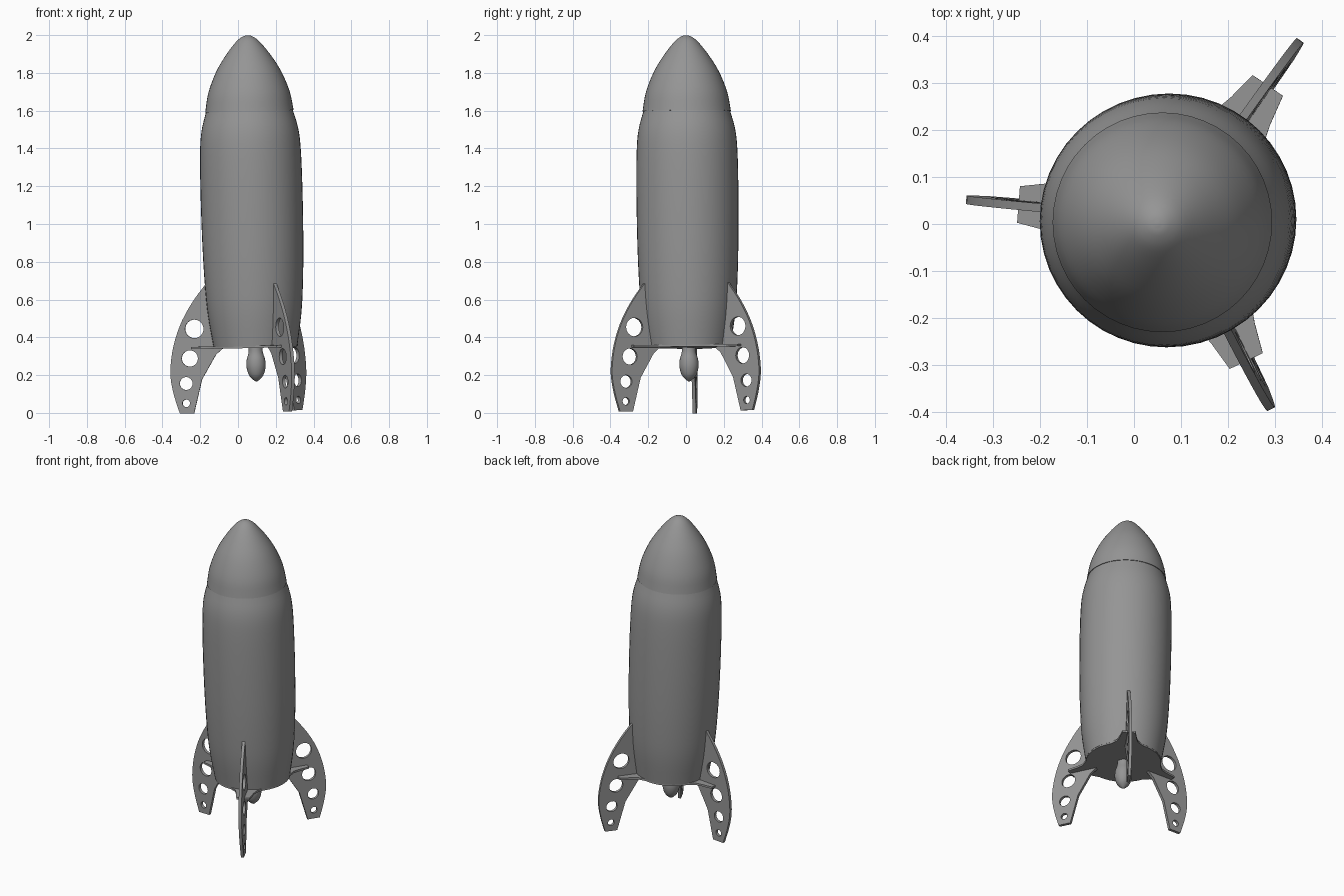
import bpy, bmesh, math
from mathutils import Matrix, Vector

if "Cube" in bpy.data.objects:
    bpy.data.objects.remove(bpy.data.objects["Cube"])

grey = bpy.data.materials.new("plain grey")
grey.use_nodes = True
grey.diffuse_color = (0.3, 0.3, 0.3, 1)
grey.node_tree.nodes["Principled BSDF"].inputs["Base Color"].default_value = grey.diffuse_color

# The whole rocket leans slightly along this axis
AXIS = Vector((-0.026, -0.009, 1))
LEAN = Matrix.Translation((0.102, 0.018, 0)) @ \
    Vector((0, 0, 1)).rotation_difference(AXIS).to_matrix().to_4x4()
FIN_ANGLES = [math.radians(55.5 + 120 * i) for i in range(3)]


def smooth_path(points, steps=4):
    """Catmull-Rom curve through 2D points."""
    p = [Vector(q) for q in points]
    p = [2 * p[0] - p[1]] + p + [2 * p[-1] - p[-2]]
    out = []
    for a, b, c, d in zip(p, p[1:], p[2:], p[3:]):
        for i in range(steps):
            t = i / steps
            out.append(b + (c - a) * t / 2 + (2 * a - 5 * b + 4 * c - d) * t**2 / 2
                       + (3 * b - a - 3 * c + d) * t**3 / 2)
    return out + [p[-2]]


def place(name, mesh, matrix):
    mesh.materials.clear()
    mesh.materials.append(grey)
    ob = bpy.data.objects.new(name, mesh)
    bpy.context.collection.objects.link(ob)
    ob.matrix_world = matrix
    bpy.ops.object.select_all(action='DESELECT')
    ob.select_set(True)
    bpy.context.view_layer.objects.active = ob
    bpy.ops.object.shade_smooth_by_angle(angle=math.radians(35))
    return ob


def lathe(name, profile, sides=48):
    """Spin (radius, height) points about the axis and cap open ends."""
    bm = bmesh.new()
    verts = [bm.verts.new((r, 0, z)) for r, z in profile]
    edges = [bm.edges.new(pair) for pair in zip(verts, verts[1:])]
    bmesh.ops.spin(bm, geom=verts + edges, cent=(0, 0, 0), axis=(0, 0, 1),
                   angle=math.tau, steps=sides, use_duplicate=False)
    bmesh.ops.remove_doubles(bm, verts=bm.verts, dist=0.0005)
    bmesh.ops.holes_fill(bm, edges=[e for e in bm.edges if e.is_boundary], sides=0)
    bmesh.ops.recalc_face_normals(bm, faces=bm.faces)
    mesh = bpy.data.meshes.new(name)
    bm.to_mesh(mesh)
    bm.free()
    return place(name, mesh, LEAN)


def plate(name, loops, thickness):
    """Flat plate from an outline and its hole outlines."""
    curve = bpy.data.curves.new(name, 'CURVE')
    curve.dimensions = '2D'
    curve.fill_mode = 'BOTH'
    curve.extrude = thickness / 2
    for loop in loops:
        spline = curve.splines.new('POLY')
        spline.points.add(len(loop) - 1)
        for point, (x, y) in zip(spline.points, loop):
            point.co = (x, y, 0, 1)
        spline.use_cyclic_u = True
    temp = bpy.data.objects.new(name + "_outline", curve)
    mesh = bpy.data.meshes.new_from_object(temp)
    bpy.data.objects.remove(temp)
    return mesh


def circle(x, y, r, n=24):
    return [(x + r * math.cos(math.tau * i / n), y + r * math.sin(math.tau * i / n))
            for i in range(n)]


# Hull, nose and engine nozzle
lathe("hull", smooth_path([(0.222, 0.355), (0.247, 0.52), (0.259, 0.67), (0.267, 0.88),
                           (0.27, 1.15), (0.267, 1.38), (0.256, 1.5), (0.228, 1.605)]))
lathe("nose_cone", smooth_path([(0.234, 1.598), (0.215, 1.7), (0.171, 1.81), (0.115, 1.9),
                                (0.06, 1.968), (0.025, 1.994), (0, 2.0)]))
lathe("nozzle", smooth_path([(0.036, 0.36), (0.038, 0.32), (0.049, 0.28), (0.05, 0.24),
                             (0.038, 0.2), (0.016, 0.175), (0, 0.165)]), 24)

# Base plate: a disc with a flared tab under each fin
outline = []
for angle in FIN_ANGLES:
    turn = Matrix.Rotation(angle, 2)
    tab = [(0.2, 0.095), (0.235, 0.062), (0.275, 0.051), (0.34, 0.039)]
    tab = [(x, -y) for x, y in tab] + tab[::-1]
    outline += [turn @ Vector(p) for p in tab]
    for k in range(1, 8):
        a = angle + math.radians(26 + 68 * k / 8)
        outline.append(Vector((math.cos(a), math.sin(a))) * 0.221)
place("base_plate", plate("base_plate", [outline], 0.012),
      LEAN @ Matrix.Translation((0, 0, 0.352)))

# Three fins, each with four lightening holes
outer = smooth_path([(0.255, 0.69), (0.325, 0.6), (0.385, 0.5), (0.425, 0.4), (0.448, 0.3),
                     (0.455, 0.2), (0.438, 0.1), (0.41, 0.006)], 3)
inner = [(0.335, 0.006), (0.288, 0.185), (0.21, 0.315), (0.165, 0.352), (0.215, 0.37)]
holes = [(0.322, 0.453, 0.049), (0.35, 0.297, 0.043), (0.373, 0.165, 0.034), (0.375, 0.06, 0.02)]
fin_mesh = plate("fin", [outer + inner] + [circle(*h) for h in holes], 0.018)
for number, angle in enumerate(FIN_ANGLES):
    upright = Matrix.Rotation(angle, 4, 'Z') @ Matrix.Rotation(math.pi / 2, 4, 'X')
    place(f"fin_{number + 1}", fin_mesh.copy(), LEAN @ upright)
